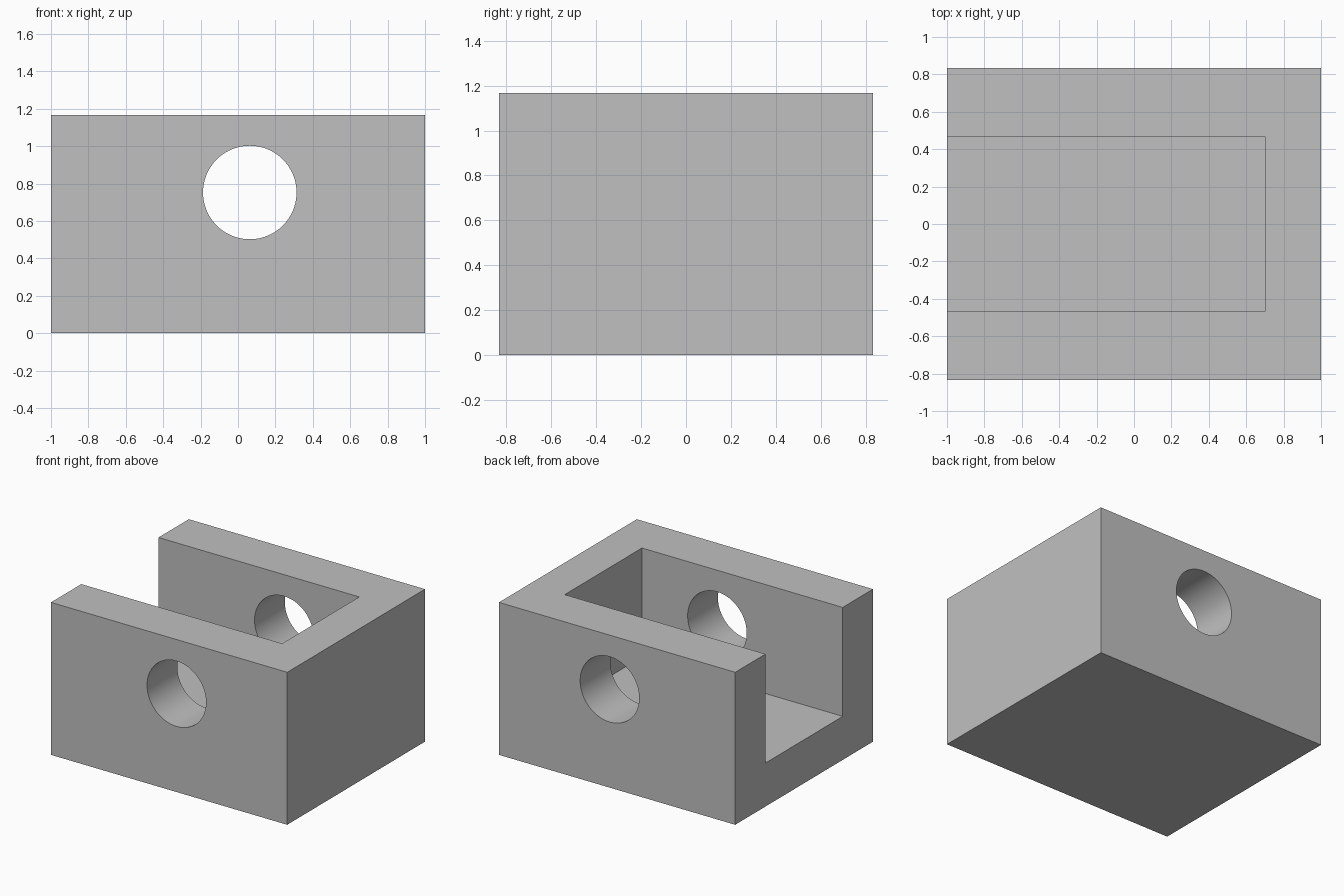
import bpy
import math

old = bpy.data.objects.get("Cube")
if old:
    bpy.data.objects.remove(old, do_unlink=True)

grey = bpy.data.materials.new("light grey")
grey.use_nodes = True
colour = (0.53, 0.53, 0.53, 1)
grey.diffuse_color = colour
grey.node_tree.nodes["Principled BSDF"].inputs["Base Color"].default_value = colour


def box(name, low, high):
    centre = [(a + b) / 2 for a, b in zip(low, high)]
    bpy.ops.mesh.primitive_cube_add(size=1, location=centre)
    ob = bpy.context.object
    ob.name = name
    ob.scale = [b - a for a, b in zip(low, high)]
    bpy.ops.object.transform_apply(location=True, rotation=True, scale=True)
    ob.data.materials.append(grey)
    return ob


def cut(target, cutter):
    cutter.hide_render = True
    mod = target.modifiers.new(cutter.name, "BOOLEAN")
    mod.operation = "DIFFERENCE"
    mod.solver = "EXACT"
    mod.object = cutter
    bpy.context.view_layer.objects.active = target
    bpy.ops.object.modifier_apply(modifier=mod.name)
    bpy.data.objects.remove(cutter, do_unlink=True)


# Solid block
block = box("bracket_block", (-1, -0.833, 0), (1, 0.833, 1.167))

# Channel open at the top and at the right end
cut(block, box("channel_cutter", (-1.5, -0.467, 0.333), (0.7, 0.467, 1.5)))

# Round hole through both side walls
bpy.ops.mesh.primitive_cylinder_add(
    vertices=96, radius=0.25, depth=3,
    location=(0.063, 0, 0.752), rotation=(math.pi / 2, 0, 0))
bore = bpy.context.object
bore.name = "bore_cutter"
bore.data.materials.append(grey)
cut(block, bore)

# Smooth bore with sharp edges
bpy.ops.object.select_all(action="DESELECT")
block.select_set(True)
bpy.context.view_layer.objects.active = block
bpy.ops.object.shade_smooth_by_angle(angle=math.radians(30))
